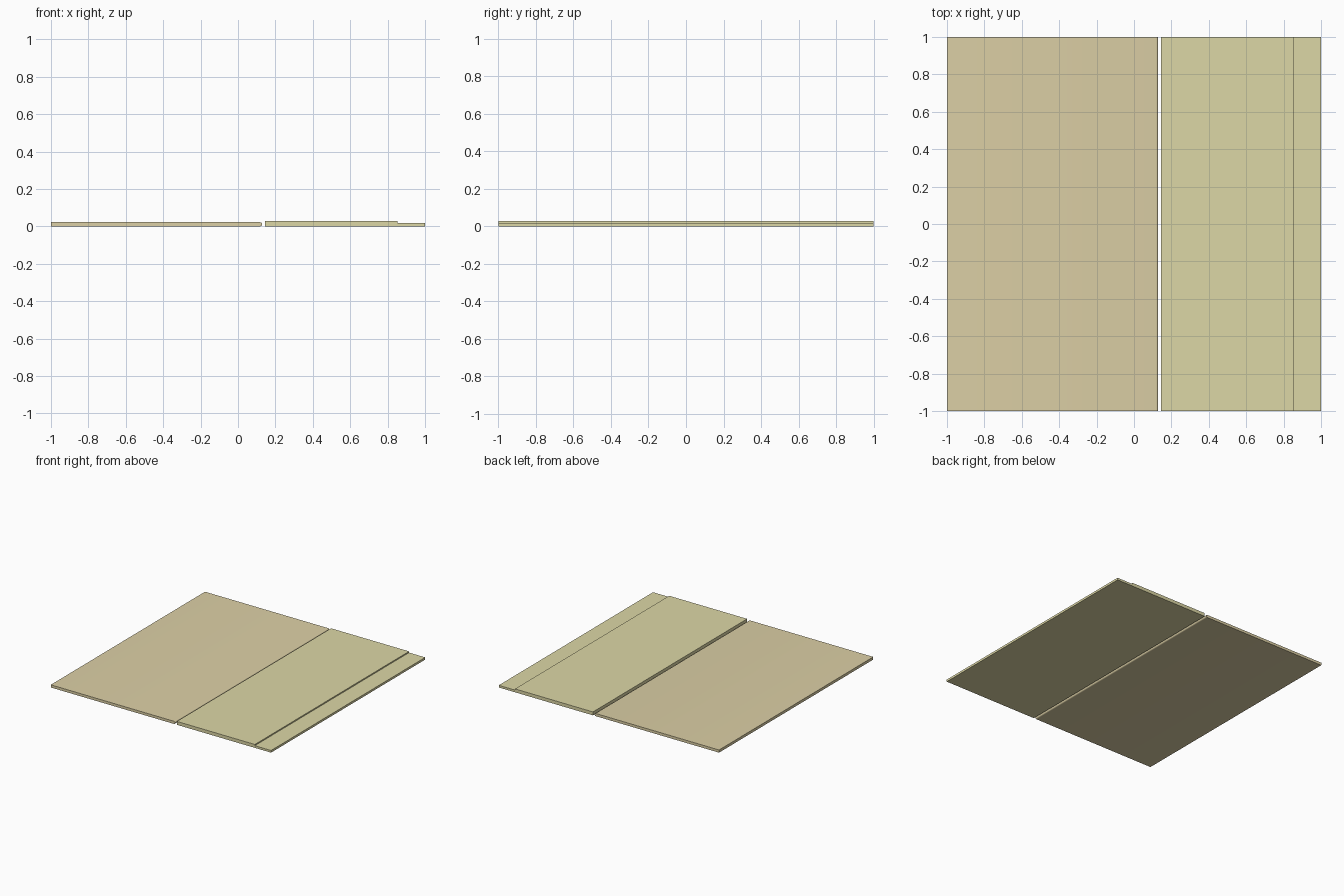
import bpy, bmesh, math

if "Cube" in bpy.data.objects:
    bpy.data.objects.remove(bpy.data.objects["Cube"])


def material(name, color):
    m = bpy.data.materials.new(name)
    m.diffuse_color = color
    m.use_nodes = True
    m.node_tree.nodes["Principled BSDF"].inputs["Base Color"].default_value = m.diffuse_color
    return m


def extruded_board(name, profile, mat):
    """Extrude an x-z profile along the full depth in y."""
    bm = bmesh.new()
    face = bm.faces.new([bm.verts.new((x, -1, z)) for x, z in profile])
    ext = bmesh.ops.extrude_face_region(bm, geom=[face])
    verts = [v for v in ext["geom"] if isinstance(v, bmesh.types.BMVert)]
    bmesh.ops.translate(bm, verts=verts, vec=(0, 2, 0))
    bmesh.ops.recalc_face_normals(bm, faces=bm.faces[:])
    mesh = bpy.data.meshes.new(name)
    bm.to_mesh(mesh)
    bm.free()
    mesh.materials.append(mat)
    ob = bpy.data.objects.new(name, mesh)
    bpy.context.collection.objects.link(ob)
    bpy.context.view_layer.objects.active = ob
    ob.select_set(True)
    bpy.ops.object.shade_smooth_by_angle(angle=math.radians(35))
    ob.select_set(False)
    return ob


# wide board with a rounded nose along its inner edge
H = 0.022
R = H / 2
nose = [(0.118 + R * math.cos(a), R + R * math.sin(a))
        for a in (math.radians(-90 + 180 * i / 8) for i in range(9))]
extruded_board("wide_board", [(-1, 0)] + nose + [(-1, H)],
               material("tan_wood", (0.72, 0.63, 0.38, 1)))

# narrow board with a stepped-down lip on its outer edge
extruded_board("stepped_board",
               [(0.145, 0), (1, 0), (1, 0.018), (0.853, 0.018),
                (0.853, 0.028), (0.145, 0.028)],
               material("pale_wood", (0.72, 0.68, 0.38, 1)))
